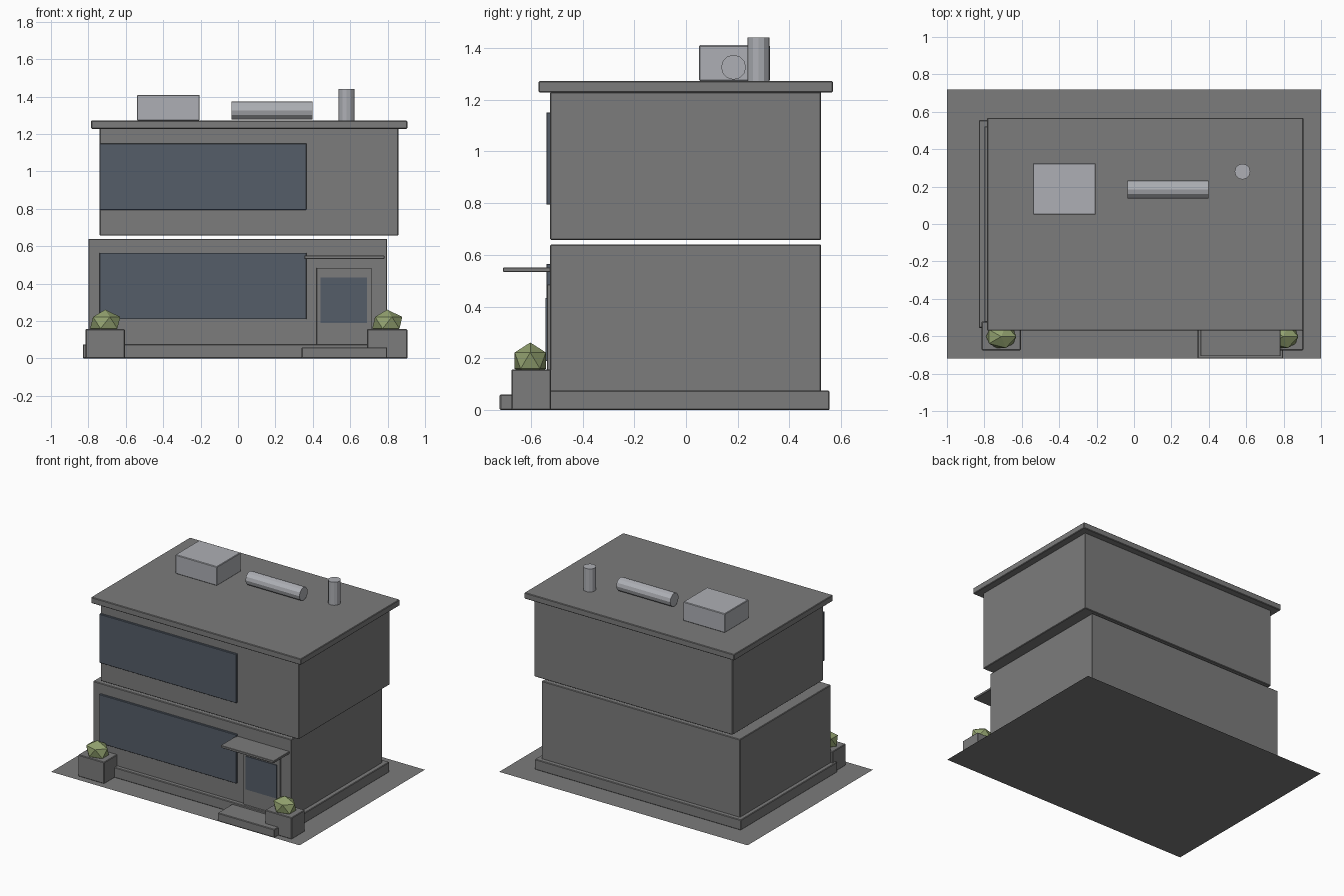
import bpy
import math

cube = bpy.data.objects.get("Cube")
if cube:
    bpy.data.objects.remove(cube, do_unlink=True)


def material(name, colour):
    mat = bpy.data.materials.new(name)
    mat.use_nodes = True
    mat.diffuse_color = (*colour, 1)
    mat.node_tree.nodes["Principled BSDF"].inputs["Base Color"].default_value = (*colour, 1)
    return mat


concrete = material("grey concrete", (0.2, 0.2, 0.2))
glass = material("dark blue glass", (0.09, 0.11, 0.14))
metal = material("pale metal", (0.42, 0.43, 0.46))
leaves = material("leaf green", (0.29, 0.36, 0.16))


def finish(name, mat):
    obj = bpy.context.object
    obj.name = name
    obj.data.materials.append(mat)
    return obj


def box(name, x, y, z, mat=concrete, bevel=0.004):
    """Box given by its (min, max) range on each axis, with a fine chamfer."""
    ranges = (x, y, z)
    bpy.ops.mesh.primitive_cube_add(size=1, location=[(a + b) / 2 for a, b in ranges])
    obj = finish(name, mat)
    obj.scale = [b - a for a, b in ranges]
    bpy.ops.object.transform_apply(location=False, rotation=False, scale=True)
    if bevel:
        mod = obj.modifiers.new("chamfer", "BEVEL")
        mod.width = bevel
        mod.segments = 1
    return obj


def cylinder(name, radius, length, location, rotation=(0, 0, 0)):
    bpy.ops.mesh.primitive_cylinder_add(vertices=12, radius=radius, depth=length,
                                        location=location, rotation=rotation)
    return finish(name, metal)


# Ground sheet
bpy.ops.mesh.primitive_plane_add(size=1)
finish("ground", concrete).scale = (2, 1.44, 1)

# Main volumes, with a narrow gap between the floors
box("plinth", (-0.83, 0.83), (-0.555, 0.555), (0, 0.075))
box("lower_floor", (-0.8, 0.797), (-0.525, 0.522), (0.07, 0.64))
box("upper_floor", (-0.74, 0.857), (-0.525, 0.522), (0.657, 1.23))
box("roof_slab", (-0.785, 0.905), (-0.57, 0.568), (1.228, 1.272))

# Long windows
for name, bottom in (("lower_window", 0.21), ("upper_window", 0.795)):
    box(name, (-0.74, 0.365), (-0.54, -0.52), (bottom, bottom + 0.355), glass, 0.002)

# Entrance
box("door", (0.42, 0.715), (-0.537, -0.52), (0.07, 0.485), bevel=0.002)
box("door_glass", (0.44, 0.69), (-0.543, -0.536), (0.19, 0.432), glass, 0)
box("canopy", (0.355, 0.782), (-0.707, -0.52), (0.533, 0.55), bevel=0.002)
box("entrance_step", (0.34, 0.797), (-0.72, -0.53), (0, 0.06))

# Planters with faceted shrubs
for side, left, right, middle in (("right", -0.815, -0.605, -0.71),
                                  ("left", 0.69, 0.905, 0.798)):
    box(side + "_planter", (left, right), (-0.675, -0.522), (0, 0.157))
    bpy.ops.mesh.primitive_ico_sphere_add(subdivisions=1, radius=1,
                                          location=(middle, -0.602, 0.191))
    finish(side + "_shrub", leaves).scale = (0.09, 0.071, 0.07)

# Rooftop equipment
box("rooftop_unit", (-0.54, -0.205), (0.05, 0.325), (1.272, 1.41), metal)
cylinder("rooftop_duct", 0.048, 0.434, (0.182, 0.184, 1.325), (0, math.pi / 2, 0))
cylinder("vent_stack", 0.042, 0.17, (0.58, 0.28, 1.355))
